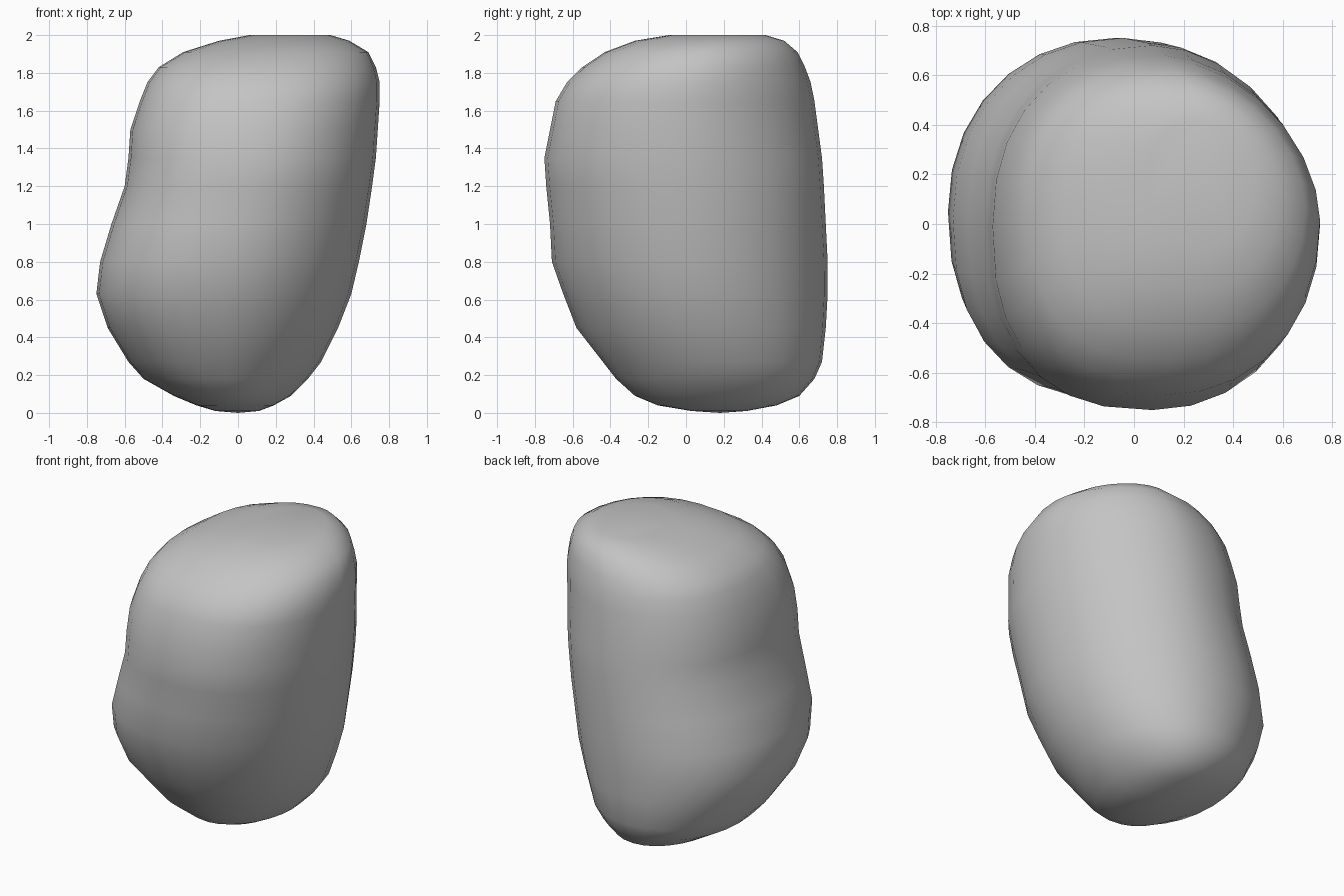
import bpy
import bmesh
import math

SEGMENTS = 28

# Squareness of each corner, at the foot and at the crown
CORNERS = {
    (True, True): (2.15, 1.75),
    (False, True): (2.0, 2.35),
    (False, False): (2.3, 2.6),
    (True, False): (1.85, 2.2),
}

# Boulder slices: height, left-right limits, front-back limits
SLICES = [
    (0.01, -0.12, 0.11, 0.03, 0.32),
    (0.04, -0.22, 0.19, -0.15, 0.48),
    (0.09, -0.34, 0.28, -0.27, 0.60),
    (0.18, -0.50, 0.37, -0.37, 0.68),
    (0.27, -0.58, 0.44, -0.44, 0.72),
    (0.45, -0.69, 0.53, -0.58, 0.74),
    (0.63, -0.75, 0.60, -0.65, 0.75),
    (0.80, -0.73, 0.64, -0.71, 0.75),
    (1.00, -0.67, 0.68, -0.72, 0.74),
    (1.20, -0.60, 0.71, -0.74, 0.73),
    (1.35, -0.58, 0.73, -0.75, 0.72),
    (1.50, -0.57, 0.74, -0.72, 0.70),
    (1.65, -0.52, 0.75, -0.69, 0.68),
    (1.75, -0.48, 0.75, -0.63, 0.66),
    (1.83, -0.42, 0.73, -0.55, 0.63),
    (1.91, -0.29, 0.69, -0.43, 0.59),
    (1.97, -0.10, 0.59, -0.27, 0.52),
    (2.00, 0.06, 0.49, -0.09, 0.42),
]


def add_slice(bm, z, left, right, front, back):
    """Closed loop that touches the four limits, each corner with its own fullness."""
    loop = []
    for i in range(SEGMENTS):
        angle = math.tau * i / SEGMENTS
        c, s = math.cos(angle), math.sin(angle)
        foot, crown = CORNERS[c > 0, s > 0]
        power = 2 / (foot + (crown - foot) * z / 2)
        x = (left + right) / 2 + (right - left) / 2 * math.copysign(abs(c) ** power, c)
        y = (front + back) / 2 + (back - front) / 2 * math.copysign(abs(s) ** power, s)
        loop.append(bm.verts.new((x, y, z)))
    return loop


def make_material(name, color):
    material = bpy.data.materials.new(name)
    material.use_nodes = True
    material.diffuse_color = color
    shader = next(n for n in material.node_tree.nodes if n.type == 'BSDF_PRINCIPLED')
    shader.inputs["Base Color"].default_value = color
    shader.inputs["Roughness"].default_value = 0.9
    return material


default_cube = bpy.data.objects.get("Cube")
if default_cube:
    bpy.data.objects.remove(default_cube, do_unlink=True)

# Skin the stacked slices
bm = bmesh.new()
loops = [add_slice(bm, *entry) for entry in SLICES]
for lower, upper in zip(loops, loops[1:]):
    for i in range(SEGMENTS):
        j = (i + 1) % SEGMENTS
        bm.faces.new((lower[i], lower[j], upper[j], upper[i]))

# Close the flat crown and the rounded underside
bm.faces.new(loops[-1])
base = bm.verts.new((0, 0.18, 0))
for i in range(SEGMENTS):
    bm.faces.new((loops[0][(i + 1) % SEGMENTS], loops[0][i], base))
bmesh.ops.recalc_face_normals(bm, faces=bm.faces)

mesh = bpy.data.meshes.new("boulder")
bm.to_mesh(mesh)
bm.free()
boulder = bpy.data.objects.new("boulder", mesh)
bpy.context.collection.objects.link(boulder)
mesh.materials.append(make_material("stone grey", (0.55, 0.55, 0.55, 1)))

# Smooth stone, keeping only hard creases
bpy.ops.object.select_all(action='DESELECT')
boulder.select_set(True)
bpy.context.view_layer.objects.active = boulder
bpy.ops.object.shade_smooth_by_angle(angle=math.radians(40))
